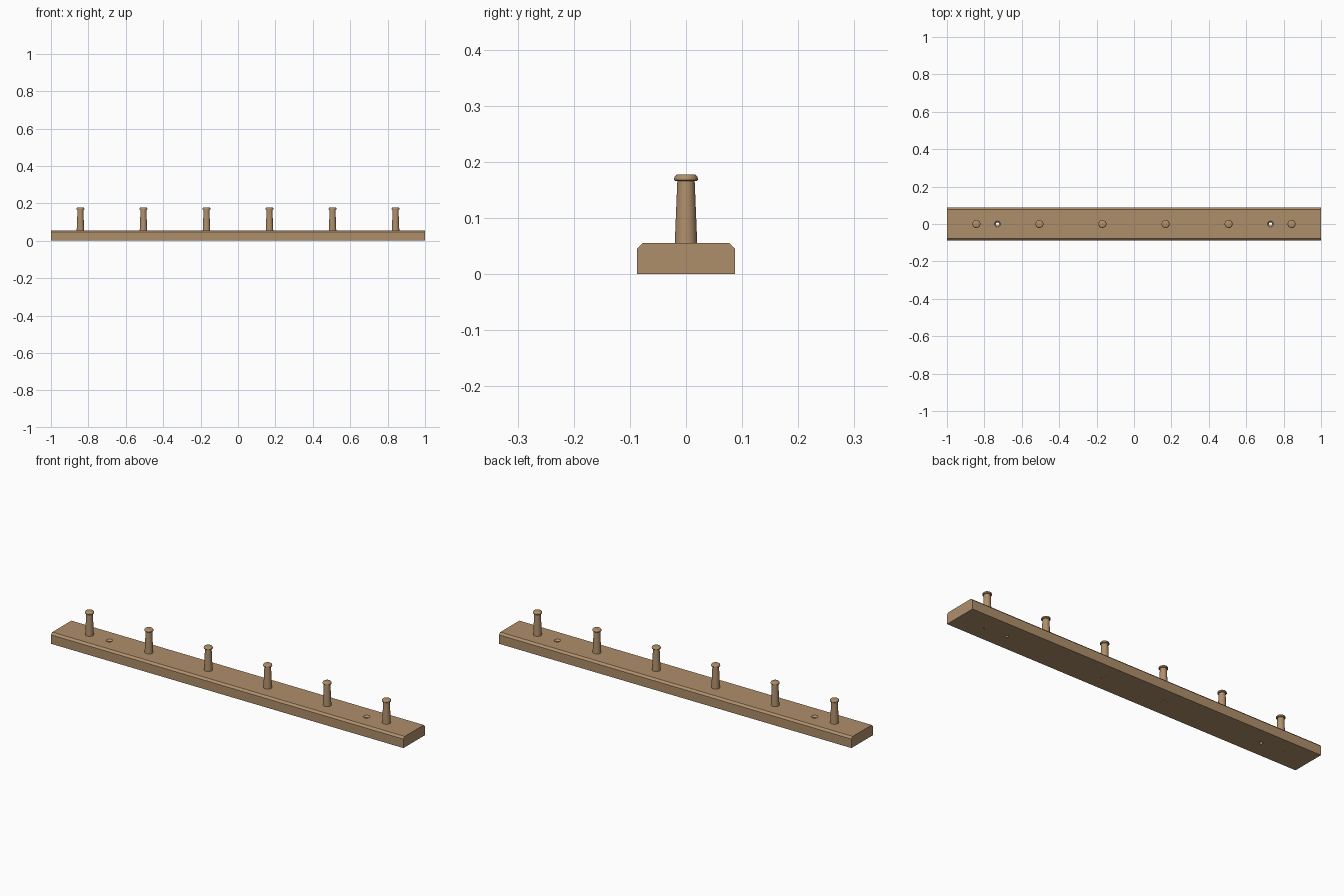
import bpy, bmesh, math

if "Cube" in bpy.data.objects:
    bpy.data.objects.remove(bpy.data.objects["Cube"])

wood = bpy.data.materials.new("light brown wood")
wood.diffuse_color = (0.43, 0.275, 0.148, 1)
wood.use_nodes = True
wood.node_tree.nodes["Principled BSDF"].inputs["Base Color"].default_value = wood.diffuse_color

PEG_X = [-0.8425 + 0.337 * i for i in range(6)]
SCREW_X = [-0.73, 0.73]
SEG = 32


def make_object(name, bm):
    bmesh.ops.recalc_face_normals(bm, faces=bm.faces)
    mesh = bpy.data.meshes.new(name)
    bm.to_mesh(mesh)
    bm.free()
    mesh.materials.append(wood)
    ob = bpy.data.objects.new(name, mesh)
    bpy.context.collection.objects.link(ob)
    return ob


def lathe(bm, profile, x):
    """Closed solid of revolution about a vertical axis at x."""
    rings = [[bm.verts.new((x + r * math.cos(2 * math.pi * i / SEG),
                            r * math.sin(2 * math.pi * i / SEG), z))
              for i in range(SEG)] for r, z in profile]
    for a, b in zip(rings, rings[1:]):
        for i in range(SEG):
            j = (i + 1) % SEG
            bm.faces.new((a[i], a[j], b[j], b[i]))
    bm.faces.new(rings[0][::-1])
    bm.faces.new(rings[-1])


def select_only(ob):
    bpy.ops.object.select_all(action='DESELECT')
    ob.select_set(True)
    bpy.context.view_layer.objects.active = ob


# Board: chamfered section extruded along x
W, H, C = 0.087, 0.056, 0.010
section = [(-W, 0), (W, 0), (W, H - C), (W - C, H), (-W + C, H), (-W, H - C)]
bm = bmesh.new()
face = bm.faces.new([bm.verts.new((-1, y, z)) for y, z in section])
ext = bmesh.ops.extrude_face_region(bm, geom=[face])
bmesh.ops.translate(bm, vec=(2, 0, 0),
                    verts=[v for v in ext["geom"] if isinstance(v, bmesh.types.BMVert)])
board = make_object("board", bm)

# Cutter: countersunk screw holes and straight peg sockets
bm = bmesh.new()
for x in SCREW_X:
    lathe(bm, [(0.008, -0.02), (0.008, H - 0.008), (0.016, H), (0.016, H + 0.02)], x)
for x in PEG_X:
    lathe(bm, [(0.0155, -0.02), (0.0155, H + 0.02)], x)
cutter = make_object("hole_cutter", bm)
cutter.hide_render = True
mod = board.modifiers.new("holes", 'BOOLEAN')
mod.operation = 'DIFFERENCE'
mod.solver = 'EXACT'
mod.object = cutter
select_only(board)
bpy.ops.object.modifier_apply(modifier=mod.name)
bpy.data.objects.remove(cutter)
bpy.ops.object.shade_smooth_by_angle(angle=math.radians(30))

# Pegs: tenon through the board, tapered shaft, rounded cap
peg_profile = [(0.0152, 0.0), (0.0152, H), (0.0200, H), (0.0155, 0.166),
               (0.0195, 0.166), (0.0212, 0.168), (0.0212, 0.171),
               (0.0200, 0.1745), (0.0175, 0.177), (0.0140, 0.178)]
for n, x in enumerate(PEG_X, 1):
    bm = bmesh.new()
    lathe(bm, peg_profile, x)
    peg = make_object(f"peg_{n}", bm)
    select_only(peg)
    bpy.ops.object.shade_smooth_by_angle(angle=math.radians(40))
